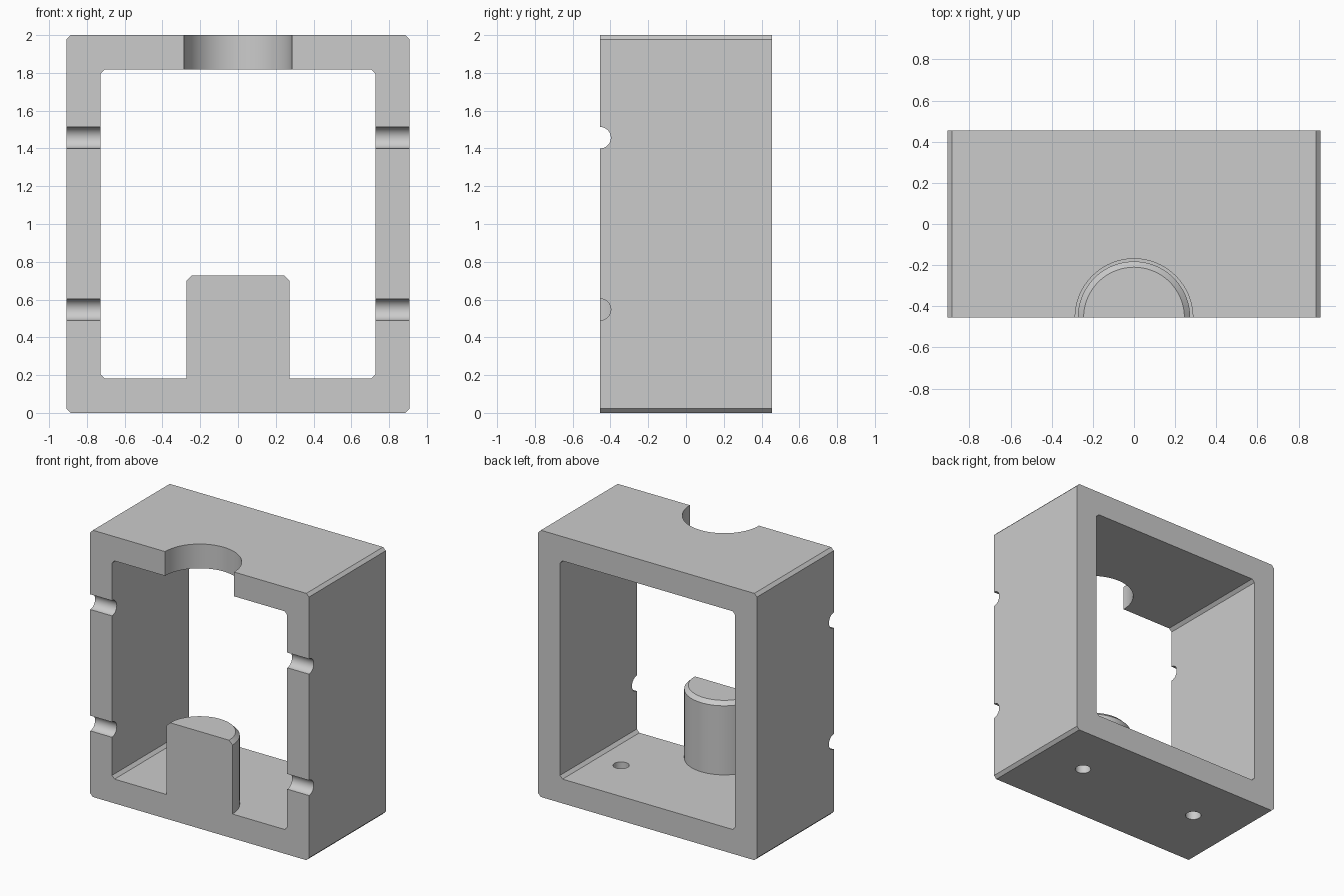
import bpy, bmesh
from math import radians
from mathutils import Matrix

if "Cube" in bpy.data.objects:
    bpy.data.objects.remove(bpy.data.objects["Cube"])

FRONT, BACK = -0.455, 0.455


def make(name, bm):
    bmesh.ops.recalc_face_normals(bm, faces=bm.faces[:])
    me = bpy.data.meshes.new(name)
    bm.to_mesh(me)
    bm.free()
    ob = bpy.data.objects.new(name, me)
    bpy.context.collection.objects.link(ob)
    return ob


def block(name, hx, z0, z1, y0, y1, c):
    """Bar along y whose four long edges are chamfered by c."""
    pts = [(-hx + c, z0), (hx - c, z0), (hx, z0 + c), (hx, z1 - c),
           (hx - c, z1), (-hx + c, z1), (-hx, z1 - c), (-hx, z0 + c)]
    bm = bmesh.new()
    face = bm.faces.new([bm.verts.new((x, y0, z)) for x, z in pts])
    ext = bmesh.ops.extrude_face_region(bm, geom=[face])
    verts = [v for v in ext["geom"] if isinstance(v, bmesh.types.BMVert)]
    bmesh.ops.translate(bm, verts=verts, vec=(0, y1 - y0, 0))
    return make(name, bm)


def cylinder(name, r, length, centre, axis="Z", seg=48, chamfer=0):
    bm = bmesh.new()
    bmesh.ops.create_cone(bm, cap_ends=True, segments=seg,
                          radius1=r, radius2=r, depth=length)
    if chamfer:
        top = [e for e in bm.edges if all(v.co.z > 0 for v in e.verts)]
        bmesh.ops.bevel(bm, geom=top, offset=chamfer, segments=1, affect="EDGES")
    if axis == "X":
        bm.transform(Matrix.Rotation(radians(90), 4, "Y"))
    bm.transform(Matrix.Translation(centre))
    return make(name, bm)


def combine(target, tool, operation="DIFFERENCE"):
    tool.hide_render = True
    mod = target.modifiers.new(tool.name, "BOOLEAN")
    mod.operation, mod.object, mod.solver = operation, tool, "EXACT"
    bpy.context.view_layer.objects.active = target
    bpy.ops.object.modifier_apply(modifier=mod.name)
    bpy.data.objects.remove(tool)


# Frame: chamfered block with a rectangular opening, overlong at the front
frame = block("half_frame", 0.907, 0, 2, -1.2, BACK, 0.022)
combine(frame, block("opening", 0.727, 0.182, 1.818, -1.3, 0.6, 0.022))

# Round post on the floor, and the matching bore through the roof
combine(frame, cylinder("post", 0.273, 0.63, (0, FRONT, 0.413), seg=96,
                        chamfer=0.028), "UNION")
combine(frame, cylinder("bore", 0.286, 0.5, (0, FRONT, 1.95), seg=96))

# Pin holes across the side walls, bolt holes through the floor
for side in (-1, 1):
    for z in (0.547, 1.457):
        combine(frame, cylinder("pin_hole", 0.057, 0.4,
                                (side * 0.82, FRONT, z), "X"))
    combine(frame, cylinder("bolt_hole", 0.055, 0.4, (side * 0.507, 0.045, 0.09)))

# Cut flat through the middle of the post, leaving the back half
combine(frame, block("front_half", 1.5, -0.5, 2.5, -2, FRONT, 0.02))

bpy.ops.object.select_all(action="DESELECT")
frame.select_set(True)
bpy.context.view_layer.objects.active = frame
bpy.ops.object.shade_smooth_by_angle(angle=radians(30))
